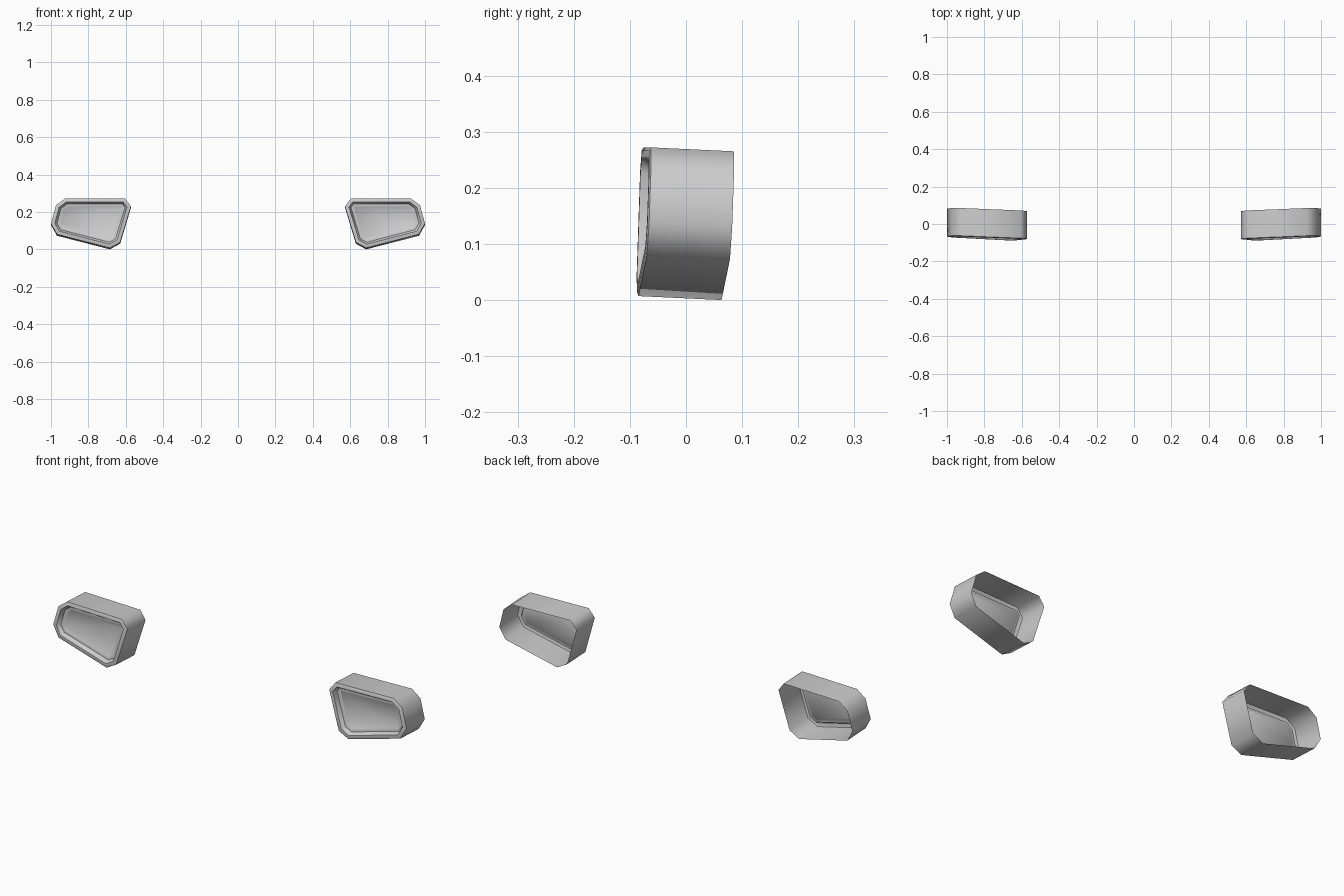
import bpy
import bmesh
import math

cube = bpy.data.objects.get("Cube")
if cube:
    bpy.data.objects.remove(cube, do_unlink=True)

# Single flat grey
grey = bpy.data.materials.new("light_grey")
grey.use_nodes = True
colour = (0.6, 0.6, 0.6, 1)
grey.diffuse_color = colour
grey.node_tree.nodes["Principled BSDF"].inputs["Base Color"].default_value = colour

# Front outline of the left housing as (x, z)
OUTLINE = [(0.604, 0.272), (0.925, 0.272), (0.973, 0.236), (1.0, 0.137),
           (0.968, 0.08), (0.685, 0.007), (0.63, 0.037), (0.572, 0.23)]
DEPTH, DROP = 0.148, 0.007

# Rim, sloped recess wall, ledge and panel step as (inset, depth)
STEPS = [(0.006, 0.003), (0.013, 0.0), (0.011, -0.02), (0.011, 0.0), (0.004, -0.003)]


def front_y(x, z):
    """Front plane, leaning back slightly towards the top and outer end."""
    return -0.113 + 0.041 * x + 0.0457 * z


def housing(name, side):
    bm = bmesh.new()
    points = OUTLINE[::-1] if side > 0 else OUTLINE
    front = [bm.verts.new((side * x, front_y(x, z), z)) for x, z in points]
    back = [bm.verts.new((v.co.x, v.co.y + DEPTH, v.co.z - DROP)) for v in front]

    # Outer wall, left open at the back
    for i in range(len(front)):
        j = (i + 1) % len(front)
        bm.faces.new((front[j], front[i], back[i], back[j]))

    # Stepped front face
    face = bm.faces.new(front)
    bm.normal_update()
    for inset, depth in STEPS:
        bmesh.ops.inset_individual(bm, faces=[face], thickness=inset,
                                   depth=depth, use_even_offset=True)
        bm.normal_update()

    mesh = bpy.data.meshes.new(name)
    bm.to_mesh(mesh)
    bm.free()
    mesh.materials.append(grey)
    mesh.polygons.foreach_set("use_smooth", [True] * len(mesh.polygons))
    mesh.set_sharp_from_angle(angle=math.radians(56))
    obj = bpy.data.objects.new(name, mesh)
    bpy.context.collection.objects.link(obj)


housing("left_housing", 1)
housing("right_housing", -1)
